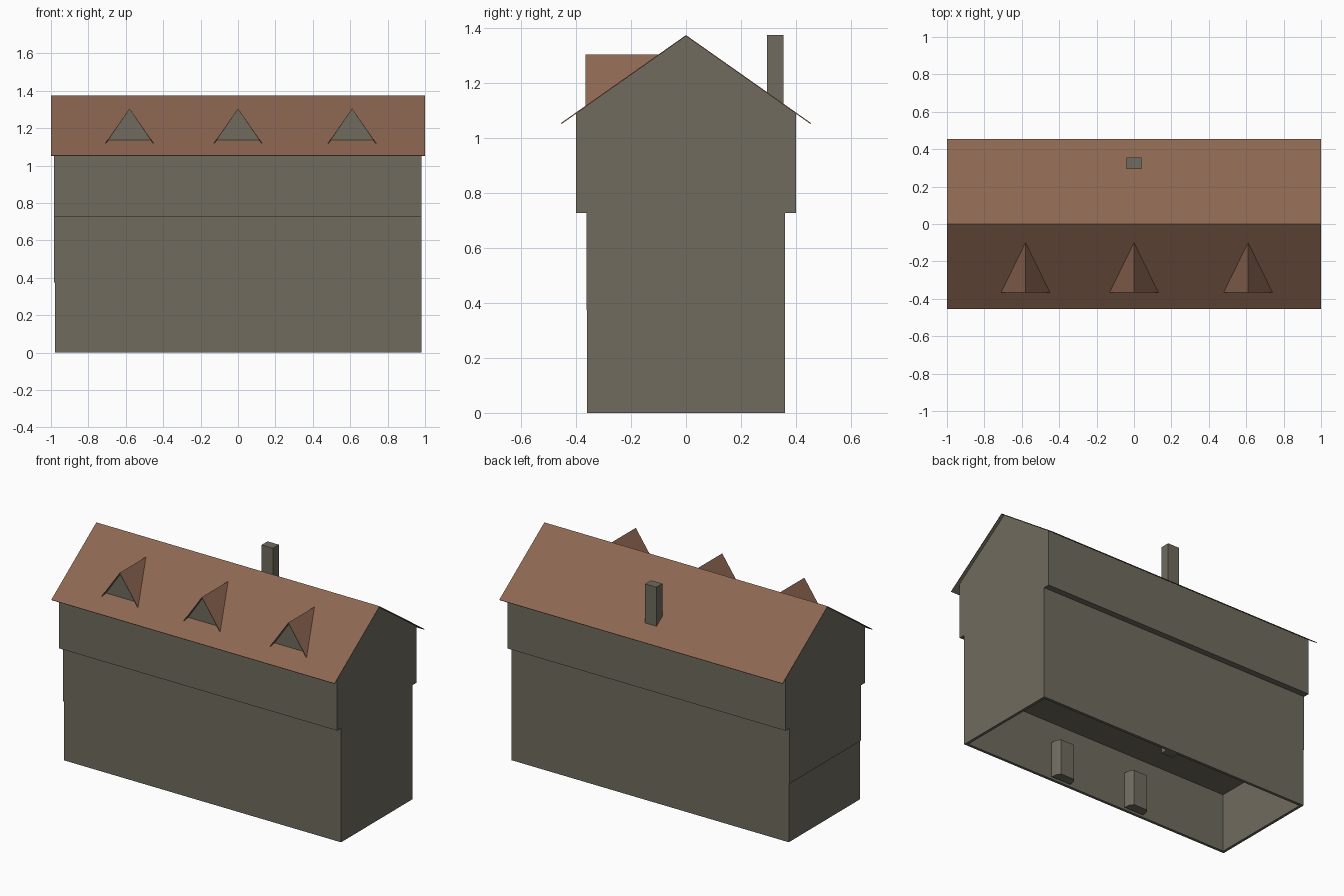
import bpy, bmesh, math

cube = bpy.data.objects.get("Cube")
if cube:
    bpy.data.objects.remove(cube, do_unlink=True)


def material(name, rgb):
    m = bpy.data.materials.new(name)
    m.use_nodes = True
    m.diffuse_color = (*rgb, 1)
    m.node_tree.nodes["Principled BSDF"].inputs["Base Color"].default_value = (*rgb, 1)
    return m


WALL = material("grey_brown_wall", (0.16, 0.147, 0.112))
ROOF = material("clay_red_roof", (0.262, 0.133, 0.082))


def make(name, verts, faces, mats):
    me = bpy.data.meshes.new(name)
    me.from_pydata(verts, [], faces)
    for m in mats:
        me.materials.append(m)
    ob = bpy.data.objects.new(name, me)
    bpy.context.collection.objects.link(ob)
    return ob


def prism(name, profile, x0, x1, mat=WALL):
    """Extrude a (y, z) profile, listed anticlockwise, from x0 to x1."""
    n = len(profile)
    verts = [(x, y, z) for x in (x0, x1) for y, z in profile]
    faces = [tuple(reversed(range(n))), tuple(range(n, 2 * n))]
    faces += [(i, (i + 1) % n, n + (i + 1) % n, n + i) for i in range(n)]
    return make(name, verts, faces, [mat])


def box(name, x0, x1, y0, y1, z0, z1, mat=WALL):
    return prism(name, [(y0, z0), (y1, z0), (y1, z1), (y0, z1)], x0, x1, mat)


def thin_shell(ob, thickness, inner_material=0):
    mod = ob.modifiers.new("thickness", "SOLIDIFY")
    mod.thickness = thickness
    mod.offset = -1
    mod.material_offset = inner_material


RIDGE, EAVE_Z, EAVE_Y = 1.375, 1.055, 0.455
SLOPE = (RIDGE - EAVE_Z) / EAVE_Y


def roof_z(y):
    return RIDGE - SLOPE * abs(y)


# Ground storey: hollow walls, open underneath
ground = box("ground_storey_walls", -0.978, 0.98, -0.36, 0.36, 0, 0.375)
bm = bmesh.new()
bm.from_mesh(ground.data)
caps = [f for f in bm.faces if abs(f.normal.z) > 0.9]
bmesh.ops.delete(bm, geom=caps, context="FACES")
bm.to_mesh(ground.data)
bm.free()
thin_shell(ground, 0.025)

# Middle storey, whose underside is the ceiling below
box("middle_storey", -0.983, 0.98, -0.362, 0.36, 0.375, 0.74)

# Jettied upper storey with its gables
W, GAP = 0.4, 0.004
prism("upper_storey",
      [(-W, 0.728), (W, 0.728), (W, roof_z(W) - GAP), (0, RIDGE - GAP), (-W, roof_z(W) - GAP)],
      -0.983, 0.98)

# Thin pitched roof, wall-coloured underneath
roof = make("roof",
            [(x, y, roof_z(y)) for y in (-EAVE_Y, 0, EAVE_Y) for x in (-1, 1)],
            [(0, 1, 3, 2), (2, 3, 5, 4)], [ROOF, WALL])
thin_shell(roof, 0.004, 1)

# Tent-shaped dormers along the front slope
FRONT, PEAK, HALF = -0.365, 1.305, 0.13
BACK = -(RIDGE - PEAK) / SLOPE
for label, cx in (("right", -0.58), ("middle", 0), ("left", 0.61)):
    foot = roof_z(FRONT)
    cover = make("dormer_roof_" + label,
                 [(cx - HALF, FRONT, foot), (cx, FRONT, PEAK),
                  (cx, BACK, PEAK), (cx + HALF, FRONT, foot)],
                 [(0, 1, 2), (3, 2, 1)], [ROOF, WALL])
    thin_shell(cover, 0.004, 1)
    y = FRONT + 0.025
    base = roof_z(y)
    half = HALF * (PEAK - base) / (PEAK - foot)
    make("dormer_gable_" + label,
         [(cx - half, y, base), (cx + half, y, base), (cx, y, PEAK - 0.002)],
         [(0, 1, 2)], [WALL])

# Chimney running down to the ground
box("chimney", -0.04, 0.04, 0.295, 0.355, 0, RIDGE)

# Rounded niches on the inside of the front wall
for label, cx in (("right", -0.28), ("left", 0.27)):
    steps = 8
    arc = [(cx + 0.07 * math.cos(math.pi * i / steps),
            -0.335 + 0.06 * min(1, 1.6 * math.sin(math.pi * i / steps)))
           for i in range(steps + 1)]
    n = len(arc)
    verts = [(x, y, z) for z in (0.01, 0.24) for x, y in arc]
    faces = [tuple(reversed(range(n))), tuple(range(n, 2 * n))]
    faces += [(i, (i + 1) % n, n + (i + 1) % n, n + i) for i in range(n)]
    niche = make("inner_niche_" + label, verts, faces, [WALL])
    bpy.ops.object.select_all(action="DESELECT")
    niche.select_set(True)
    bpy.context.view_layer.objects.active = niche
    bpy.ops.object.shade_smooth_by_angle(angle=math.radians(50))
